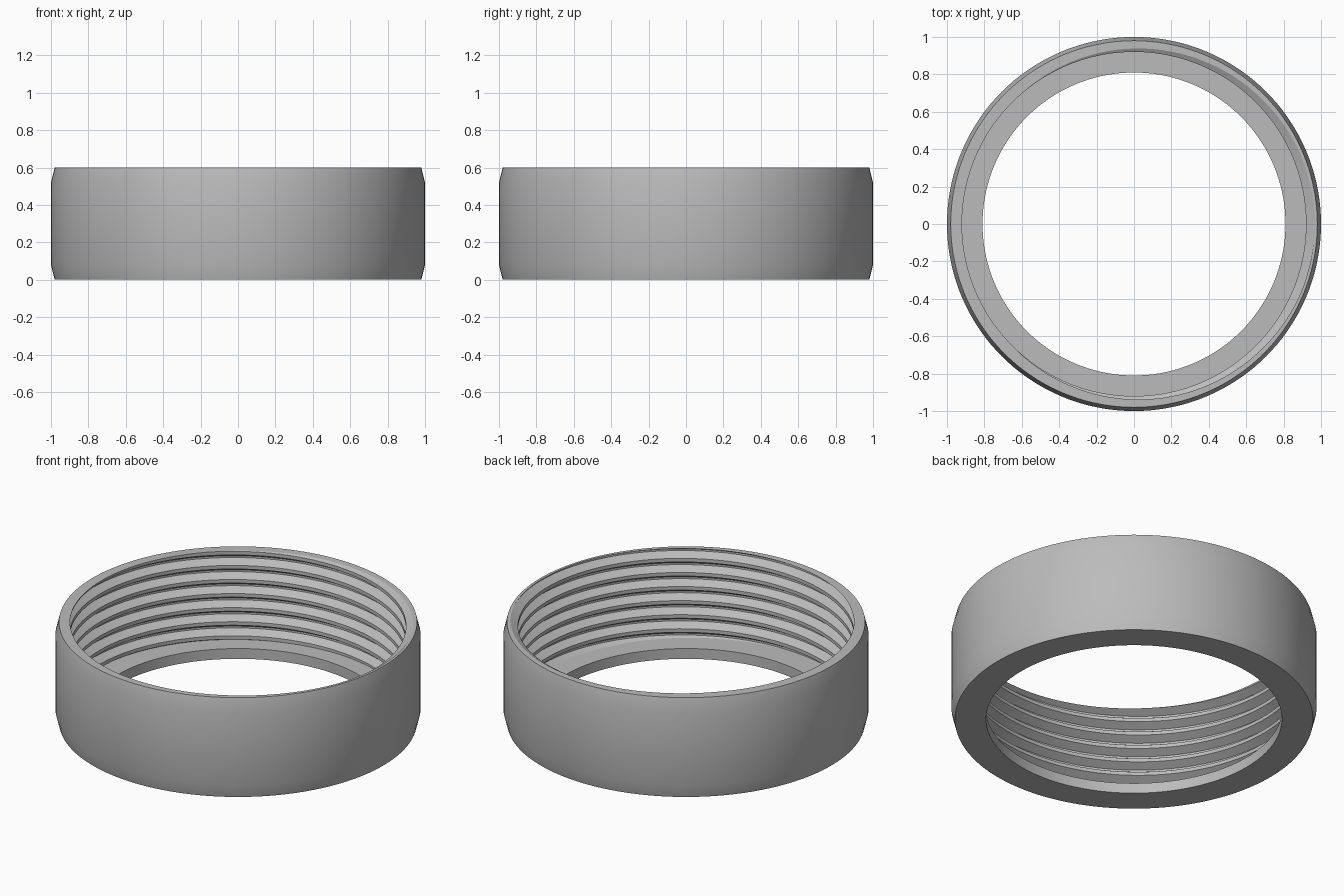
import bpy
import bmesh
import math

cube = bpy.data.objects.get("Cube")
if cube:
    bpy.data.objects.remove(cube, do_unlink=True)

SEGMENTS = 144
HEIGHT, FLANGE = 0.6, 0.062
ROOT, CREST, PITCH = 0.965, 0.92, 0.085
# Thread breakpoints as fractions of the pitch above the root centre
BREAKS = (-0.0625, 0.0625, 0.375, 0.625)
# Outer wall with chamfers, then the hole through the bottom flange
OUTER = [(0.98, HEIGHT), (1.0, 0.52), (1.0, 0.08), (0.98, 0)]
HOLE = [(0.81, 0), (0.81, FLANGE)]


def thread_radius(z, base):
    """Radius of the trapezoid thread at height z."""
    phase = ((z - base) / PITCH) % 1
    distance = min(phase, 1 - phase)
    t = (distance - BREAKS[1]) / (BREAKS[2] - BREAKS[1])
    return ROOT + (CREST - ROOT) * min(max(t, 0), 1)


def section(turn):
    """Closed cross-section, with the thread raised by a part of a turn."""
    base = HEIGHT + PITCH * turn
    heights = [base + PITCH * (k + b) for k in range(-9, 2) for b in BREAKS]
    heights = [min(max(z, FLANGE), HEIGHT) for z in heights]
    heights = [FLANGE] + heights + [HEIGHT]
    return OUTER + HOLE + [(thread_radius(z, base), z) for z in heights]


# Threaded ring, swept column by column and welded
bm = bmesh.new()
columns = []
for i in range(SEGMENTS + 1):
    a = 2 * math.pi * i / SEGMENTS
    columns.append([bm.verts.new((r * math.cos(a), r * math.sin(a), z))
                    for r, z in section(i / SEGMENTS)])
for left, right in zip(columns, columns[1:]):
    for j in range(len(left)):
        k = (j + 1) % len(left)
        bm.faces.new((left[j], right[j], right[k], left[k]))
bmesh.ops.remove_doubles(bm, verts=bm.verts[:], dist=1e-5)
bmesh.ops.dissolve_degenerate(bm, edges=bm.edges[:], dist=1e-6)
bmesh.ops.recalc_face_normals(bm, faces=bm.faces[:])
mesh = bpy.data.meshes.new("threaded_ring")
bm.to_mesh(mesh)
bm.free()

ring = bpy.data.objects.new("threaded_ring", mesh)
bpy.context.collection.objects.link(ring)

# Plain grey finish
grey = bpy.data.materials.new("grey")
grey.use_nodes = True
colour = (0.5, 0.5, 0.5, 1)
grey.diffuse_color = colour
grey.node_tree.nodes["Principled BSDF"].inputs["Base Color"].default_value = colour
mesh.materials.append(grey)

bpy.ops.object.select_all(action="DESELECT")
ring.select_set(True)
bpy.context.view_layer.objects.active = ring
bpy.ops.object.shade_smooth_by_angle(angle=math.radians(30))
